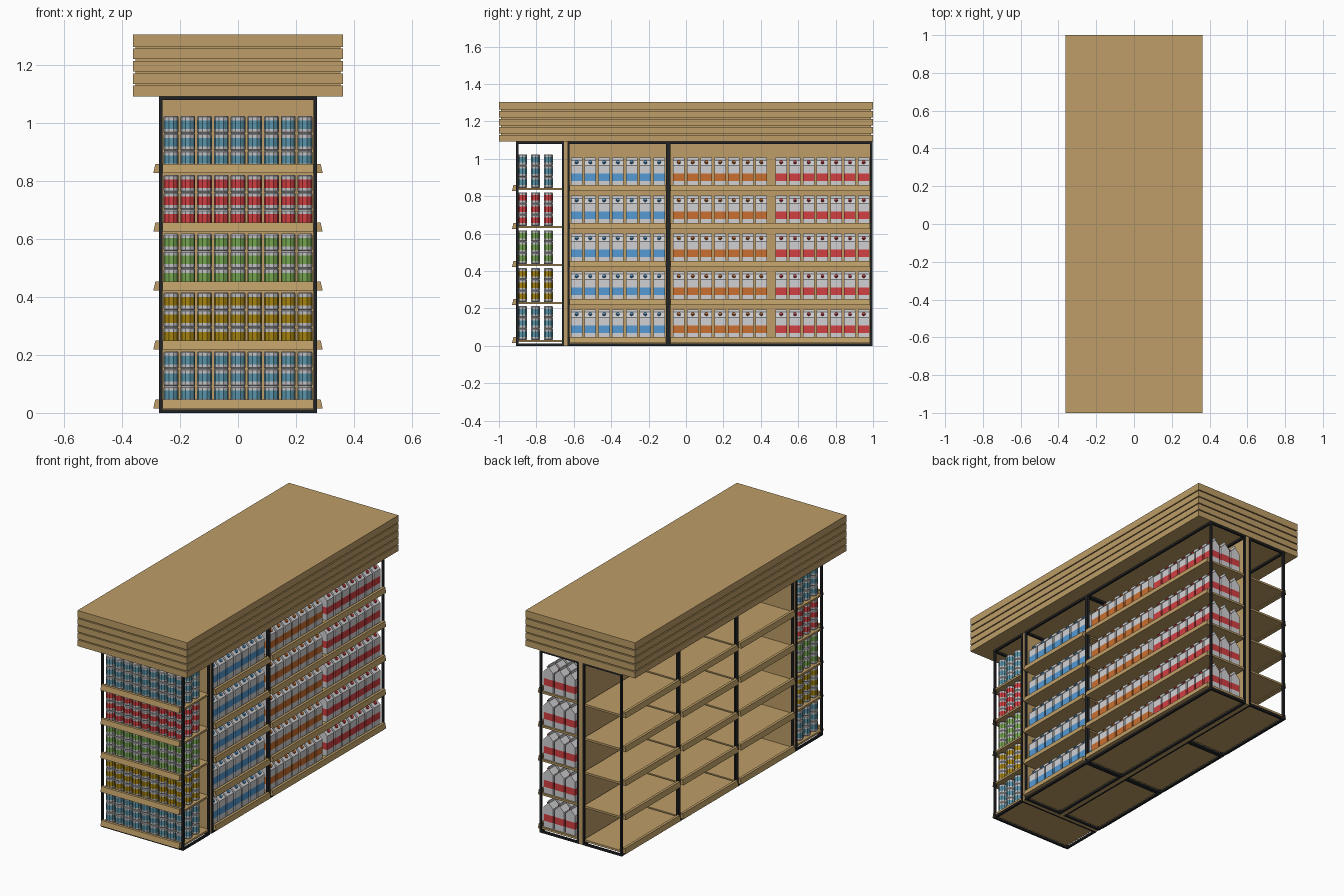
import bpy, bmesh, math
from mathutils import Matrix, Vector

if "Cube" in bpy.data.objects:
    bpy.data.objects.remove(bpy.data.objects["Cube"])

def mat(name, c):
    m = bpy.data.materials.new(name)
    m.diffuse_color = (*c, 1)
    m.use_nodes = True
    m.node_tree.nodes["Principled BSDF"].inputs["Base Color"].default_value = m.diffuse_color
    return m

WOOD = mat("wood", (0.51, 0.34, 0.135))
BLACK = mat("black_metal", (0.015, 0.016, 0.018))
SILVER = mat("can_silver", (0.56, 0.56, 0.58))
WHITE = mat("carton_white", (0.64, 0.64, 0.66))
TEAL = mat("teal", (0.10, 0.30, 0.40))
RED = mat("red", (0.65, 0.05, 0.055))
GREEN = mat("green", (0.18, 0.38, 0.08))
YELLOW = mat("yellow", (0.38, 0.23, 0.005))
BLUE = mat("blue", (0.09, 0.33, 0.66))
ORANGE = mat("orange", (0.60, 0.16, 0.03))

def finish(bm, name, *mats):
    me = bpy.data.meshes.new(name)
    bm.to_mesh(me)
    bm.free()
    for m in mats:
        me.materials.append(m)
    ob = bpy.data.objects.new(name, me)
    bpy.context.collection.objects.link(ob)
    return ob

def box(bm, x0, x1, y0, y1, z0, z1):
    M = Matrix.Translation(((x0 + x1) / 2, (y0 + y1) / 2, (z0 + z1) / 2))
    M = M @ Matrix.Diagonal((x1 - x0, y1 - y0, z1 - z0, 1))
    bmesh.ops.create_cube(bm, size=1, matrix=M)

def loft(bm, rings, mats):
    """Skin a stack of closed rings; mats gives the slot of each band."""
    vs = [[bm.verts.new(p) for p in r] for r in rings]
    n = len(vs[0])
    for a, b, m in zip(vs, vs[1:], mats):
        for i in range(n):
            j = (i + 1) % n
            bm.faces.new((a[i], a[j], b[j], b[i])).material_index = m
    bm.faces.new(vs[0][::-1])
    bm.faces.new(vs[-1])

LEVELS = [0.02 + 0.203 * k for k in range(5)]
SHELF = 0.012
T = 0.012      # frame bar
TOP = 1.092

# Canopy: five stacked planks around a recessed core
bm = bmesh.new()
box(bm, -0.354, 0.354, -0.99, 0.99, TOP + 0.004, 1.30)
pitch = (1.305 - TOP) / 5
for k in range(5):
    z = TOP + pitch * k
    box(bm, -0.363, 0.363, -1, 1, z, z + pitch - (0.006 if k < 4 else 0))
finish(bm, "canopy", WOOD)

# Upright panels: cross panel behind the cans and long centre divider
bm = bmesh.new()
box(bm, -0.268, 0.268, -0.652, -0.634, 0.0, TOP)
finish(bm, "cross_panel", WOOD)
bm = bmesh.new()
box(bm, -0.012, 0.012, -0.634, 0.995, 0.0, TOP)
finish(bm, "centre_divider", WOOD)

# Shelf modules: (name, x0, x1, y0, y1)
MODULES = [
    ("front", -0.272, 0.272, -0.908, -0.652),
    ("right_near", 0.012, 0.272, -0.634, -0.094),
    ("right_far", 0.012, 0.272, -0.094, 0.997),
    ("left_near", -0.272, -0.012, -0.634, -0.094),
    ("left_mid", -0.272, -0.012, -0.094, 0.452),
    ("left_far", -0.272, -0.012, 0.452, 0.997),
]

def lip(bm, a, b, place):
    """Sloped shelf-edge rail; profile (outward, up) swept from a to b."""
    prof = [(-0.004, 0), (0.022, 0), (0.015, 0.031), (-0.001, 0.031)]
    va = [bm.verts.new(place(a, o, u)) for o, u in prof]
    vb = [bm.verts.new(place(b, o, u)) for o, u in prof]
    for i in range(4):
        j = (i + 1) % 4
        bm.faces.new((va[i], va[j], vb[j], vb[i]))
    bm.faces.new(va[::-1])
    bm.faces.new(vb)

for name, x0, x1, y0, y1 in MODULES:
    # black frame: posts and top and bottom rails
    bm = bmesh.new()
    for x in (x0, x1 - T):
        for y in (y0, y1 - T):
            box(bm, x, x + T, y, y + T, 0, TOP)
    for z in (0, TOP - T):
        for x in (x0, x1 - T):
            box(bm, x, x + T, y0 + T, y1 - T, z, z + T)
        for y in (y0, y1 - T):
            box(bm, x0 + T, x1 - T, y, y + T, z, z + T)
    finish(bm, name + "_frame", BLACK)

    # shelf boards
    bm = bmesh.new()
    for z in LEVELS:
        box(bm, x0 + 0.006, x1 - 0.006, y0 + 0.006, y1 - 0.006, z, z + SHELF)
    finish(bm, name + "_shelves", WOOD)

    # shelf-edge rails on the open face
    bm = bmesh.new()
    for z in LEVELS:
        zz = z - 0.004
        if name == "front":
            lip(bm, x0 + T, x1 - T, lambda t, o, u: (t, y0 - o, zz + u))
        else:
            s = 1 if x0 > 0 else -1
            lip(bm, y0 + T, y1 - T, lambda t, o, u: (s * (0.270 + o), t, zz + u))
    bmesh.ops.recalc_face_normals(bm, faces=bm.faces)
    finish(bm, name + "_shelf_rails", WOOD)

# Cans: 9 across, 3 deep, stacked 3 high on each front shelf
CAN = [(0, 0.88), (0.004, 1), (0.0155, 1), (0.0445, 1), (0.056, 1), (0.06, 0.88)]
SIDES = 10

def can(bm, x, y, z, r=0.0255):
    rings = []
    for h, s in CAN:
        rings.append([(x + r * s * math.cos(math.tau * i / SIDES),
                       y + r * s * math.sin(math.tau * i / SIDES), z + h)
                      for i in range(SIDES)])
    loft(bm, rings, (0, 0, 1, 0, 0))

for label, colour, z in zip(("teal_low", "yellow", "green", "red", "teal_high"),
                            (TEAL, YELLOW, GREEN, RED, TEAL), LEVELS):
    bm = bmesh.new()
    for i in range(9):
        for y in (-0.874, -0.805, -0.736):
            for k in range(3):
                can(bm, (i - 4) * 0.0577, y, z + SHELF + 0.06 * k)
    finish(bm, "cans_" + label, SILVER, colour)

# Gable-top cartons: 7 along, 3 deep on each right-hand shelf
CARTON = [(0.031, 0), (0.031, 0.037), (0.031, 0.078), (0.031, 0.12),
          (0.003, 0.148), (0.003, 0.162)]

def carton(bm, x, y, z, hy=0.031):
    rings = [[(x - hx, y - hy, z + h), (x + hx, y - hy, z + h),
              (x + hx, y + hy, z + h), (x - hx, y + hy, z + h)] for hx, h in CARTON]
    loft(bm, rings, (0, 1, 0, 0, 0))
    # screw cap on the sloping face
    M = Matrix.Translation((x + 0.019, y, z + 0.137)) @ Matrix.Rotation(math.radians(45), 4, 'Y')
    res = bmesh.ops.create_cone(bm, cap_ends=True, segments=8, radius1=0.009,
                                radius2=0.009, depth=0.012, matrix=M)
    for f in {f for v in res["verts"] for f in v.link_faces}:
        f.material_index = 1

for label, colour, ystart in (("blue", BLUE, -0.585), ("orange", ORANGE, -0.038),
                              ("red", RED, 0.509)):
    bm = bmesh.new()
    for z in LEVELS:
        for i in range(7):
            for x in (0.225, 0.152, 0.079):
                carton(bm, x, ystart + 0.0735 * i, z + SHELF)
    finish(bm, "cartons_" + label, WHITE, colour)
